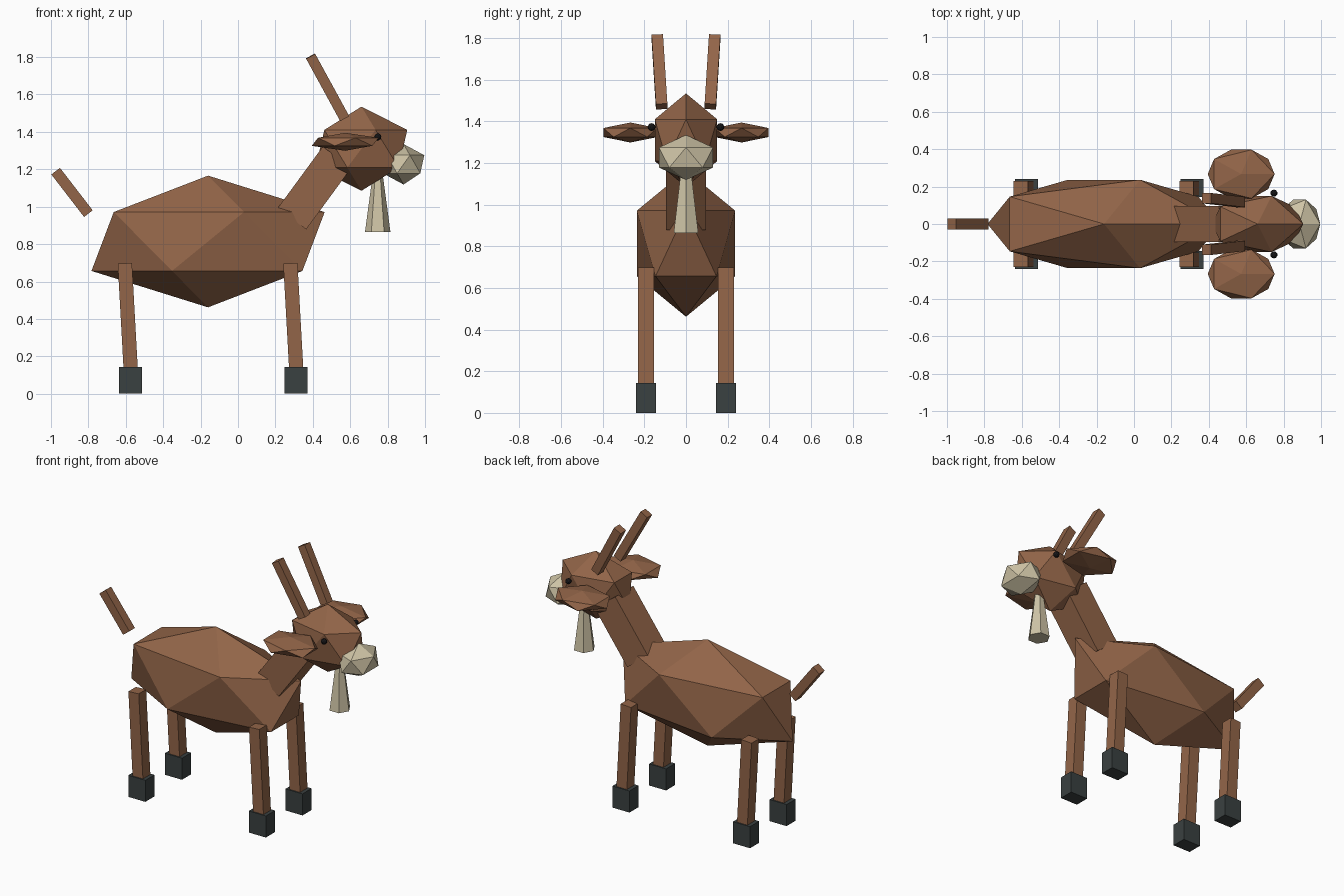
import bpy
import math
from mathutils import Matrix, Vector

default = bpy.data.objects.get("Cube")
if default:
    bpy.data.objects.remove(default, do_unlink=True)


def make_material(name, rgb):
    mat = bpy.data.materials.new(name)
    mat.use_nodes = True
    mat.diffuse_color = (*rgb, 1)
    bsdf = mat.node_tree.nodes["Principled BSDF"]
    bsdf.inputs["Base Color"].default_value = (*rgb, 1)
    bsdf.inputs["Roughness"].default_value = 0.9
    return mat


BROWN = make_material("brown_coat", (0.29, 0.13, 0.065))
CREAM = make_material("cream_hair", (0.62, 0.55, 0.38))
HOOF = make_material("dark_hoof", (0.042, 0.052, 0.052))
BLACK = make_material("black_eye", (0.008, 0.008, 0.009))


def finish(name, mat):
    obj = bpy.context.object
    obj.name = obj.data.name = name
    obj.data.materials.append(mat)
    return obj


def ball(name, centre, radii, mat, detail=1):
    """Faceted ellipsoid."""
    bpy.ops.mesh.primitive_ico_sphere_add(subdivisions=detail, radius=1, location=centre)
    obj = finish(name, mat)
    obj.scale = radii
    return obj


def bar(name, start, end, width, depth, mat):
    """Square bar between two points, its width axis kept square to y."""
    start, end = Vector(start), Vector(end)
    along = (end - start).normalized()
    side = Vector((0, 1, 0)).cross(along).normalized()
    frame = Matrix((side, along.cross(side), along)).transposed().to_4x4()
    size = Matrix.Diagonal((width, depth, (end - start).length, 1))
    bpy.ops.mesh.primitive_cube_add(size=1)
    obj = finish(name, mat)
    obj.matrix_world = Matrix.Translation((start + end) / 2) @ frame @ size
    return obj


# Body, neck and tail
ball("body", (-0.16, 0, 0.814), (0.697, 0.278, 0.352), BROWN)
bar("neck", (0.288, 0, 0.935), (0.53, 0, 1.265), 0.19, 0.19, BROWN)
bar("tail", (-0.8, 0, 0.963), (-0.975, 0, 1.19), 0.058, 0.058, BROWN)

# Head and muzzle
ball("head", (0.66, 0, 1.31), (0.274, 0.176, 0.225), BROWN)
ball("muzzle", (0.885, 0, 1.227), (0.124, 0.153, 0.108), CREAM)

# Beard, wider at its lower end
bpy.ops.mesh.primitive_cone_add(vertices=6, radius1=0.068, radius2=0.025, depth=0.32,
                                location=(0.747, 0, 1.025), rotation=(0, 0, math.pi / 6))
finish("beard", CREAM)

# Paired parts
for side, s in (("left", 1), ("right", -1)):
    ball(side + "_ear", (0.573, s * 0.267, 1.347), (0.2, 0.153, 0.048), BROWN)
    ball(side + "_eye", (0.748, s * 0.165, 1.373), (0.019,) * 3, BLACK, 2)
    bar(side + "_horn", (0.57, s * 0.117, 1.472), (0.388, s * 0.138, 1.805), 0.055, 0.055, BROWN)
    for end, x in (("front", 0.31), ("back", -0.575)):
        y = s * 0.192
        bar(f"{end}_{side}_leg", (x - 0.03, y, 0.697), (x + 0.003, y, 0.1), 0.076, 0.078, BROWN)
        bar(f"{end}_{side}_hoof", (x, y, 0), (x, y, 0.143), 0.125, 0.095, HOOF)
